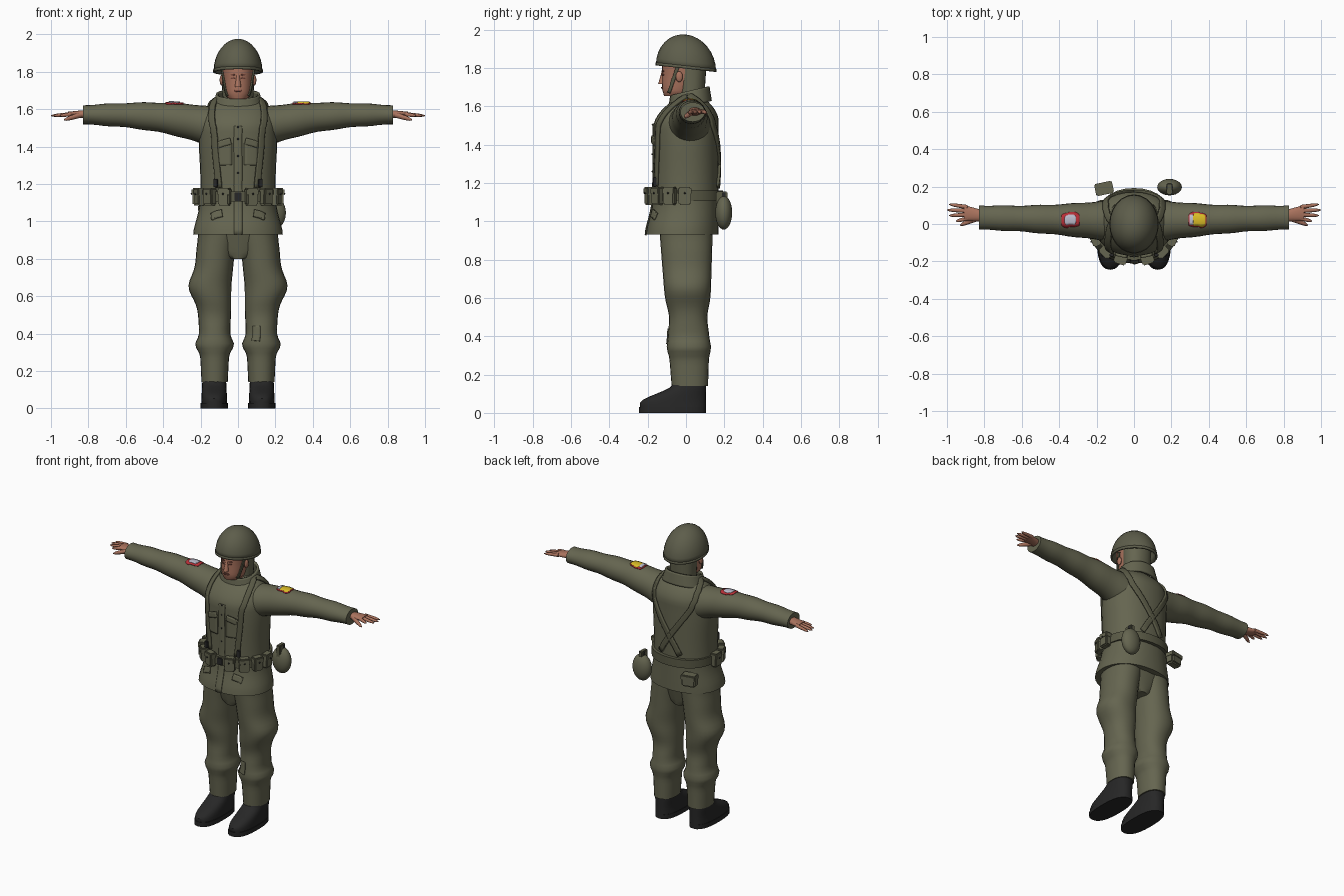
import bpy, bmesh
from math import radians, sin, cos, pi, exp, sqrt, copysign
from mathutils import Vector, Matrix
from mathutils.bvhtree import BVHTree

if "Cube" in bpy.data.objects:
    bpy.data.objects.remove(bpy.data.objects["Cube"], do_unlink=True)


def material(name, red, green, blue):
    mat = bpy.data.materials.new(name)
    mat.use_nodes = True
    mat.diffuse_color = (red, green, blue, 1)
    shader = next(node for node in mat.node_tree.nodes if node.type == 'BSDF_PRINCIPLED')
    shader.inputs["Base Color"].default_value = (red, green, blue, 1)
    return mat


OLIVE = material("olive cloth", .13, .13, .08)
HELMET = material("helmet olive", .11, .11, .07)
WEB = material("webbing", .1, .1, .06)
SKIN = material("skin", .4, .17, .11)
LIP = material("dark skin", .2, .07, .05)
BLACK = material("black leather", .02, .02, .02)
RED = material("patch red", .5, .03, .04)
YELLOW = material("patch yellow", .7, .5, .02)
PALE = material("patch pale", .5, .5, .6)


def bump(value, peak, spread):
    return exp(-((value - peak) / spread) ** 2)


def finish(name, bm, mat, mirror=False, shell=0):
    """Turn a bmesh into a smooth object, optionally mirrored or thickened."""
    bmesh.ops.recalc_face_normals(bm, faces=bm.faces)
    mesh = bpy.data.meshes.new(name)
    bm.to_mesh(mesh)
    bm.free()
    mesh.materials.append(mat)
    part = bpy.data.objects.new(name, mesh)
    bpy.context.collection.objects.link(part)
    bpy.ops.object.select_all(action='DESELECT')
    part.select_set(True)
    bpy.context.view_layer.objects.active = part
    bpy.ops.object.shade_smooth_by_angle(angle=radians(40))
    if shell:
        solid = part.modifiers.new("Thickness", 'SOLIDIFY')
        solid.thickness, solid.offset = shell, 0
    if mirror:
        part.modifiers.new("Mirror", 'MIRROR').use_mirror_merge = False
    return part


def loft(name, mat, start, end, shape, steps=8, axis='z', sides=24, power=2.2,
         tilt=0, mirror=False, shell=0):
    """Skin superellipses; shape(position, t) gives two centres and two radii."""
    bm = bmesh.new()
    loops = []
    for step in range(steps + 1):
        t = step / steps
        pos = start + (end - start) * t
        mid_a, mid_b, rad_a, rad_b = shape(pos, t)
        loop = []
        for side in range(sides):
            c, s = cos(2 * pi * side / sides), sin(2 * pi * side / sides)
            a = mid_a + rad_a * copysign(abs(c) ** (2 / power), c)
            b = rad_b * copysign(abs(s) ** (2 / power), s)
            up = pos + tilt * b
            b += mid_b
            loop.append(bm.verts.new((a, b, up) if axis == 'z' else (up, a, b)))
        loops.append(loop)
    for low, high in zip(loops, loops[1:]):
        for i in range(sides):
            bm.faces.new((low[i - 1], low[i], high[i], high[i - 1]))
    if not shell:
        bm.faces.new(loops[0])
        bm.faces.new(loops[-1])
    return finish(name, bm, mat, mirror, shell)


def box(name, mat, place, size, turn=0, mirror=False):
    bm = bmesh.new()
    matrix = Matrix.Translation(place) @ Matrix.Rotation(turn, 4, 'Z') @ Matrix.Diagonal((*size, 1))
    bmesh.ops.create_cube(bm, size=1, matrix=matrix)
    bmesh.ops.bevel(bm, geom=bm.edges[:], offset=min(size) / 6, segments=2, affect='EDGES')
    finish(name, bm, mat, mirror)


def ball(name, mat, place, radii, mirror=False, dome_tilt=0):
    """An ellipsoid, or its open upper half with a tilted rim."""
    bm = bmesh.new()
    matrix = Matrix.Translation(place) @ Matrix.Diagonal((*radii, 1))
    bmesh.ops.create_uvsphere(bm, u_segments=24, v_segments=16, radius=1, matrix=matrix)
    if dome_tilt:
        bmesh.ops.bisect_plane(bm, geom=bm.verts[:] + bm.edges[:] + bm.faces[:], dist=.001,
                               plane_co=place, plane_no=(0, 0, 1), clear_inner=True)
        for vert in bm.verts:
            vert.co.z += dome_tilt * vert.co.y
    finish(name, bm, mat, mirror, .01 if dome_tilt else 0)


def surface(part):
    mesh = part.data
    return BVHTree.FromPolygons([v.co for v in mesh.vertices], [f.vertices[:] for f in mesh.polygons])


def ribbon(name, mat, tree, path, width, thick=.008, flip=1, rounded=0, steps=12):
    """Lay a strip of cloth along a path, snapped to a surface."""
    points = [Vector(point) for point in path]
    line = [a.lerp(b, i / steps) for a, b in zip(points, points[1:]) for i in range(steps)]
    snaps = [tree.find_nearest(point) for point in line + points[-1:]]
    last = len(snaps) - 1
    bm = bmesh.new()
    rows = []
    for k, (place, normal, *_) in enumerate(snaps):
        tangent = snaps[min(k + 1, last)][0] - snaps[max(k - 1, 0)][0]
        across = tangent.cross(normal).normalized() * width
        across *= 1 - rounded * abs(2 * k / last - 1) ** 5
        row = []
        for j in range(5):
            spot, facing, *_ = tree.find_nearest(place + across * (j / 4 - .5) + normal * .01)
            spot = spot + facing * thick / 2
            row.append(bm.verts.new((spot.x * flip, spot.y, spot.z)))
        rows.append(row)
    for low, high in zip(rows, rows[1:]):
        for j in range(4):
            bm.faces.new((low[j], low[j + 1], high[j + 1], high[j]))
    finish(name, bm, mat, shell=thick)


# Jacket with flared hem and rounded shoulders
def jacket_shape(z, t):
    flare = bump(z, .92, .12)
    shoulder = max(0, z - 1.5) / .19
    round_off = sqrt(1 - shoulder ** 2)
    return (0, .03 * shoulder - .02 * flare, (.2 + .01 * bump(z, 1.45, .15) + .04 * flare) * round_off,
            (.17 + .02 * flare) * round_off ** 2)


jacket = surface(loft("jacket", OLIVE, .93, 1.66, jacket_shape, steps=28, sides=32))


# Sleeves tapering to the cuffs, with shallow folds
def sleeve_shape(x, t):
    radius = .065 + .05 * (1 - t) ** 2 + .002 * sin(25 * t)
    return .015 + .02 * t, 1.57 - .08 * (1 - t) ** 3, radius, radius - .014 * t ** 3


sleeve = surface(loft("sleeves", OLIVE, .1, .83, sleeve_shape, steps=20, axis='x', power=2, mirror=True))
loft("collar", OLIVE, 1.6, 1.68, lambda z, t: (0, .02, .135 - .025 * t, .108 - .012 * t),
     tilt=.25, shell=.014)

# Jacket front, buttons and pockets
ribbon("front_placket", OLIVE, jacket, [(0, -.3, .94), (0, -.3, 1.55)], .045, .006, steps=24)
for k in range(4):
    button_spot = jacket.find_nearest(Vector((0, -.3, 1.26 + .09 * k)))[0]
    ball("jacket_button", BLACK, button_spot, (.006, .01, .006))
for flip in (1, -1):
    ribbon("chest_pocket", OLIVE, jacket, [(.08, -.2, 1.3), (.08, -.2, 1.42)], .085, .007, flip)
    ribbon("pocket_flap", OLIVE, jacket, [(.04, -.2, 1.43), (.12, -.2, 1.41)], .035, .014, flip)
    ribbon("skirt_pocket_flap", OLIVE, jacket, [(.09, -.2, 1.05), (.17, -.2, 1.04)], .04, .009, flip)


# Trousers: hips, then legs that bag at the thigh and above the gaiter
def leg_shape(z, t):
    thigh, blouse = bump(z, .65, .08), bump(z, .34, .035)
    return (.125 + .025 * thigh - .02 * bump(z, .95, .1), .02 * (1 - t),
            .07 + .04 * t + .02 * thigh + .025 * blouse,
            .095 + .045 * t + .01 * blouse - .015 * bump(z, .5, .07))


loft("hips", OLIVE, .8, .96, lambda z, t: (0, 0, .05 + .16 * sqrt(t), .1 + .04 * t))
legs = surface(loft("trouser_legs", OLIVE, .14, .97, leg_shape, steps=32, mirror=True))
ribbon("knee_pocket", OLIVE, legs, [(.07, -.2, .38), (.07, -.2, .45)], .05, .006)


# Boots: the toe line sweeps back up to the ankle
def boot_shape(z, t):
    rise = min(1, max(0, (z - .05) / .1))
    toe, heel = .17 * rise ** 2 * (3 - 2 * rise) - .24, .105
    return .127, (toe + heel) / 2, .07 - .008 * t, (heel - toe) / 2


loft("boots", BLACK, .02, .18, boot_shape, steps=10, power=2.5, mirror=True)
loft("boot_soles", BLACK, 0, .03, lambda z, t: (.127, -.07, .073, .175),
     steps=1, power=2.5, mirror=True)


# Hands: palm, fanned fingers and thumb
def finger(name, base, tip, radius):
    def shape(x, t):
        thickness = radius * (1 - .3 * t - .5 * t ** 8)
        return base.y + (tip.y - base.y) * t, base.z + (tip.z - base.z) * t, thickness, thickness
    loft(name, SKIN, base.x, tip.x, shape, axis='x', sides=10, power=2, mirror=True)


loft("palms", SKIN, .79, .91, lambda x, t: (.04 + .02 * t, 1.573, .028 + .014 * t, .025 - .012 * t),
     axis='x', sides=16, mirror=True)
for k in range(4):
    fan = .02 * (k - 1.5)
    finger("fingers", Vector((.89, .06 + fan, 1.573)),
           Vector((1 - .012 * (k - 2) ** 2, .06 + 1.5 * fan, 1.565)), .012)
finger("thumbs", Vector((.84, .03, 1.57)), Vector((.93, -.006, 1.543)), .016)


# Head, neck and face
def head_shape(z, t):
    front, back = .01 * bump(t, 0, .1) - .125, .02 + .07 * min(1, 2 * t)
    return 0, (front + back) / 2, .05 + .038 * t ** .4, (back - front) / 2


loft("neck", SKIN, 1.58, 1.72, lambda z, t: (0, 0, .06, .067))
head = surface(loft("head", SKIN, 1.655, 1.86, head_shape, steps=14))
loft("nose", SKIN, 1.718, 1.785, lambda z, t: (0, .008 * t - .125, .017 - .009 * t, .02 - .011 * t),
     sides=12)
ball("ears", SKIN, (.088, -.035, 1.755), (.01, .018, .028), True)
ribbon("mouth", LIP, head, [(-.026, -.15, 1.696), (.026, -.15, 1.696)], .01, .006, rounded=.7)
for flip in (1, -1):
    for name, z in (("eye", 1.765), ("eyebrow", 1.783)):
        ribbon(name, LIP, head, [(.02, -.15, z), (.05, -.14, z)], .009, .005, flip, .7)
    ribbon("chin_strap", WEB, head, [(.1, -.04, 1.82), (.06, -.09, 1.67)], .018, .008, flip)

# Helmet with rim, and the cloth behind the neck
ball("helmet", HELMET, (0, 0, 1.8), (.126, .152, .17), dome_tilt=-.11)
loft("helmet_rim", HELMET, 1.797, 1.812, lambda z, t: (0, 0, .127, .153),
     steps=1, power=2, tilt=-.11, shell=.011)
loft("neck_cloth", OLIVE, 1.61, 1.83, lambda z, t: (0, .028, .08 + .01 * t, .065 + .015 * t))

# Belt, ammunition pouches and buckle
loft("belt", WEB, 1.105, 1.16, lambda z, t: (0, 0, .211, .192), steps=1, sides=32)
box("belt_buckle", BLACK, (0, -.193, 1.132), (.035, .012, .045))
for k in range(4):
    angle = radians(19 + 24 * k)
    x, y = .222 * sin(angle), -.01 - .19 * cos(angle)
    box("ammo_pouches", OLIVE, (x, y, 1.13), (.064, .042, .088), angle, True)
    box("ammo_pouch_flaps", OLIVE, (x, y, 1.158), (.068, .05, .04), angle, True)
    stud = (x + .026 * sin(angle), y - .026 * cos(angle), 1.147)
    ball("pouch_studs", BLACK, stud, (.005, .005, .005), True)

# Suspenders crossing on the back, with clips at the belt
suspender_path = [(.12, -.2, 1.18), (.14, -.16, 1.5), (.14, 0, 1.7), (.14, .15, 1.5), (-.08, .2, 1.18)]
for flip in (1, -1):
    ribbon("suspender", WEB, jacket, suspender_path, .034, .013, flip)
box("suspender_clips", BLACK, (.12, -.165, 1.205), (.022, .016, .045), radians(20), True)

# Canteen and rear pouch
ball("canteen", OLIVE, (.19, .197, 1.045), (.066, .044, .088))
loft("canteen_cap", BLACK, 1.12, 1.15, lambda z, t: (.19, .197, .018, .018), steps=1, sides=14)
box("canteen_strap", WEB, (.19, .187, 1.1), (.03, .06, .11))
box("rear_pouch", OLIVE, (-.16, .187, 1.045), (.092, .06, .075), radians(12))
box("rear_pouch_flap", OLIVE, (-.16, .19, 1.07), (.097, .066, .035), radians(12))


# Patches on top of the sleeves
def patch(name, mat, inner, outer, width, thick, flip, rounded):
    ribbon(name, mat, sleeve, [(inner, .016, 1.68), (outer, .016, 1.68)], width, thick, flip, rounded)


for flip in (1, -1):
    patch("patch_border", RED, .285, .39, .094, .004, flip, .35)
patch("right_patch_shield", PALE, .305, .372, .062, .008, -1, .5)
patch("left_patch_field", YELLOW, .31, .384, .08, .007, 1, .35)
patch("left_patch_bar", PALE, .292, .312, .06, .009, 1, 0)
